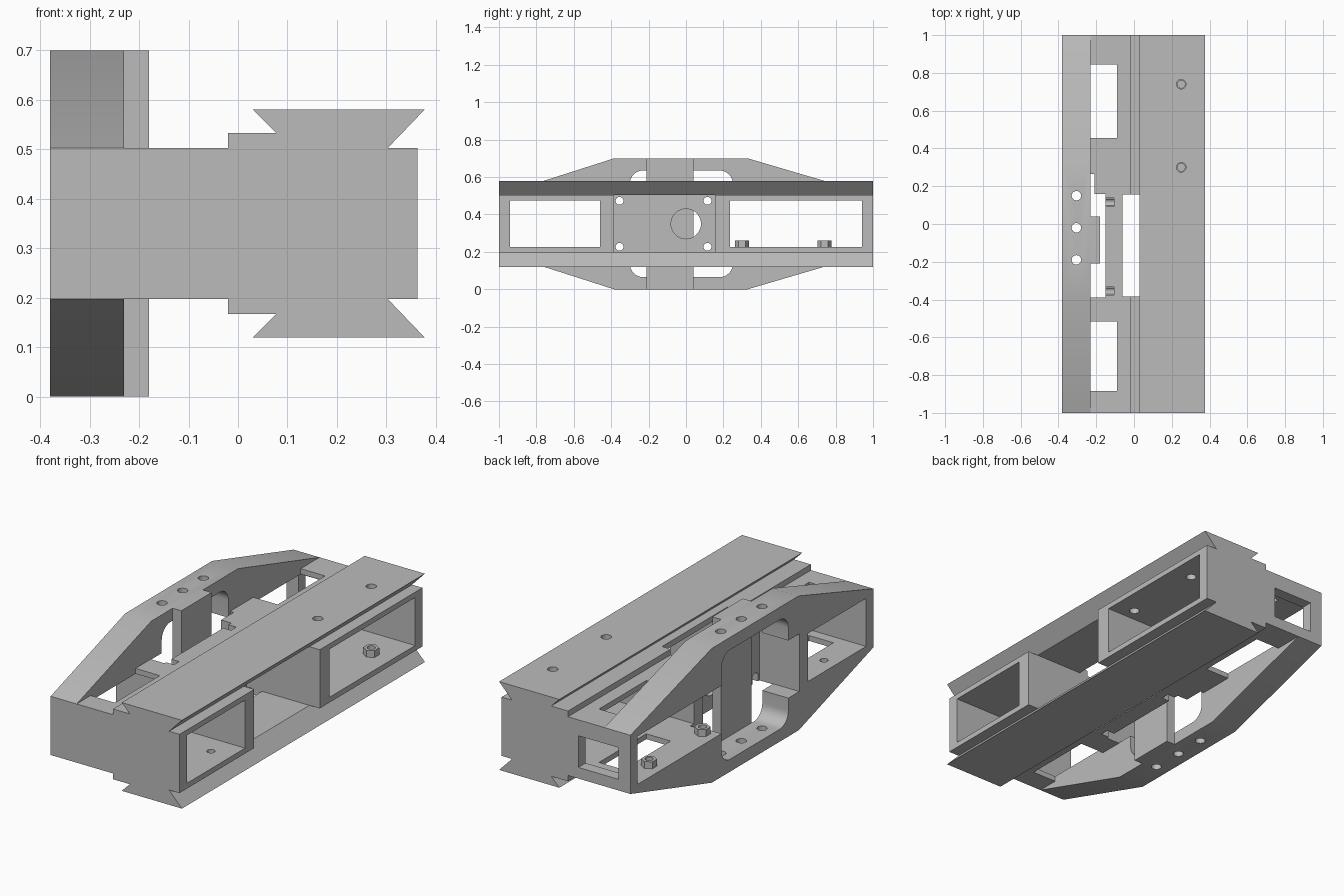
import bpy, bmesh, math
from mathutils import Matrix, Vector

if "Cube" in bpy.data.objects:
    bpy.data.objects.remove(bpy.data.objects["Cube"])

metal = bpy.data.materials.new("machined_grey")
metal.use_nodes = True
metal.diffuse_color = (0.5, 0.5, 0.5, 1)
metal.node_tree.nodes["Principled BSDF"].inputs["Base Color"].default_value = (0.5, 0.5, 0.5, 1)

MID = 0.35  # height of the mirror plane


def make(name, bm):
    bmesh.ops.recalc_face_normals(bm, faces=bm.faces)
    mesh = bpy.data.meshes.new(name)
    bm.to_mesh(mesh)
    bm.free()
    mesh.materials.append(metal)
    ob = bpy.data.objects.new(name, mesh)
    bpy.context.collection.objects.link(ob)
    return ob


def prism(name, points, offset):
    """Extrude a closed outline along an offset."""
    bm = bmesh.new()
    face = bm.faces.new([bm.verts.new(p) for p in points])
    new = bmesh.ops.extrude_face_region(bm, geom=[face])["geom"]
    bmesh.ops.translate(bm, vec=offset, verts=[v for v in new if isinstance(v, bmesh.types.BMVert)])
    return make(name, bm)


def box(name, x0, x1, y0, y1, z0, z1):
    return prism(name, [(x0, y0, z0), (x1, y0, z0), (x1, y1, z0), (x0, y1, z0)], (0, 0, z1 - z0))


def rod(name, center, radius, depth, axis="Z", sides=24):
    bm = bmesh.new()
    turn = Matrix.Rotation(math.pi / 2, 4, "Y") if axis == "X" else Matrix.Identity(4)
    bmesh.ops.create_cone(bm, cap_ends=True, segments=sides, radius1=radius, radius2=radius,
                          depth=depth, matrix=Matrix.Translation(center) @ turn)
    return make(name, bm)


def cut(target, cutter):
    mod = target.modifiers.new("cut", "BOOLEAN")
    mod.operation, mod.solver, mod.object = "DIFFERENCE", "EXACT", cutter
    bpy.context.view_layer.objects.active = target
    bpy.ops.object.modifier_apply(modifier=mod.name)
    bpy.data.objects.remove(cutter)


# Main body: dovetail rails above and below a rectangular beam
upper = [(-0.23, 0.503), (-0.02, 0.503), (-0.02, 0.533), (0.077, 0.533),
         (0.03, 0.58), (0.377, 0.58), (0.303, 0.503), (0.363, 0.503)]
outline = upper + [(x, 2 * MID - z) for x, z in reversed(upper)]
body = prism("rail_body", [(x, -1, z) for x, z in outline], (0, 2, 0))

# Side arch: long octagon plate
half = [(-1, 0.503), (-0.385, 0.7), (0.33, 0.7), (1, 0.503)]
octagon = half + [(y, 2 * MID - z) for y, z in reversed(half)]
arch = prism("side_arch", [(-0.38, y, z) for y, z in octagon], (0.15, 0, 0))

# Long pockets running through the full width
for part in (body, arch):
    for y0, y1 in ((-0.94, -0.46), (0.235, 0.94)):
        cut(part, box("pocket", -0.5, 0.5, y0, y1, 0.225, 0.475))
    cut(part, box("end_window", -0.31, -0.08, 0.9, 1.1, 0.255, 0.42))

# Central bay in front of and behind the mounting wall
cut(body, box("front_bay", -0.06, 0.5, -0.385, 0.155, 0.197, 0.503))
cut(body, box("bay_slot", -0.06, 0.03, -0.385, 0.155, -0.1, 0.8))
cut(body, box("rear_bay", -0.3, -0.15, -0.39, 0.16, -0.1, 0.8))
cut(body, box("rear_slit", -0.3, -0.21, 0.15, 0.265, -0.1, 0.8))

# Slots through the upper and lower skins
for y0, y1 in ((-0.885, -0.515), (0.455, 0.845)):
    cut(body, box("skin_slot", -0.23, -0.09, y0, y1, -0.1, 0.8))

# Motor hole, screw holes and their open notches in the mounting wall
cut(body, rod("motor_hole", (-0.1, 0, MID), 0.08, 0.2, "X", 40))
for y in (-0.355, 0.115):
    for side in (-1, 1):
        cut(body, rod("screw_hole", (-0.1, y, MID + side * 0.123), 0.021, 0.2, "X"))
        cut(body, box("screw_notch", -0.2, -0.105, y - 0.022, y + 0.022,
                      *sorted((MID + side * 0.11, MID + side * 0.2))))

# Rounded opening in the arch
corners = []
for cy, cz, start in ((0.18, 0.565, 0), (-0.23, 0.565, 90), (-0.23, 0.135, 180), (0.18, 0.135, 270)):
    for step in range(9):
        a = math.radians(start + step * 90 / 8)
        corners.append((-0.5, cy + 0.07 * math.cos(a), cz + 0.07 * math.sin(a)))
cut(arch, prism("arch_opening", corners, (0.5, 0, 0)))
cut(arch, box("arch_bay", -0.5, 0, -0.39, 0.16, 0.2, 0.5))
for y in (-0.19, -0.02, 0.15):
    cut(arch, rod("arch_hole", (-0.305, y, MID), 0.025, 1))

# Blind holes in the rail top and the pocket floors
for y in (0.3, 0.74):
    cut(body, rod("rail_hole", (0.25, y, 0.55), 0.025, 0.2))
cut(body, rod("floor_hole", (0.25, -0.58, 0.22), 0.02, 0.08))
cut(arch, rod("floor_hole", (-0.305, -0.7, 0.22), 0.02, 0.08))

# Vertical strap behind the arch
box("vertical_strap", -0.23, -0.18, -0.21, 0.04, 0, 0.7)

# Hexagonal bosses with a bore on the pocket floor
for x in (0.25, -0.305):
    for y in (0.3, 0.74):
        nut = rod("hex_boss", (x, y, 0.2425), 0.038, 0.037, sides=6)
        cut(nut, rod("bore", (x, y, 0.26), 0.02, 0.05))

# Smooth the round holes while keeping edges sharp
bpy.ops.object.select_all(action="DESELECT")
for part in (body, arch):
    part.select_set(True)
bpy.context.view_layer.objects.active = body
bpy.ops.object.shade_smooth_by_angle(angle=math.radians(30))
